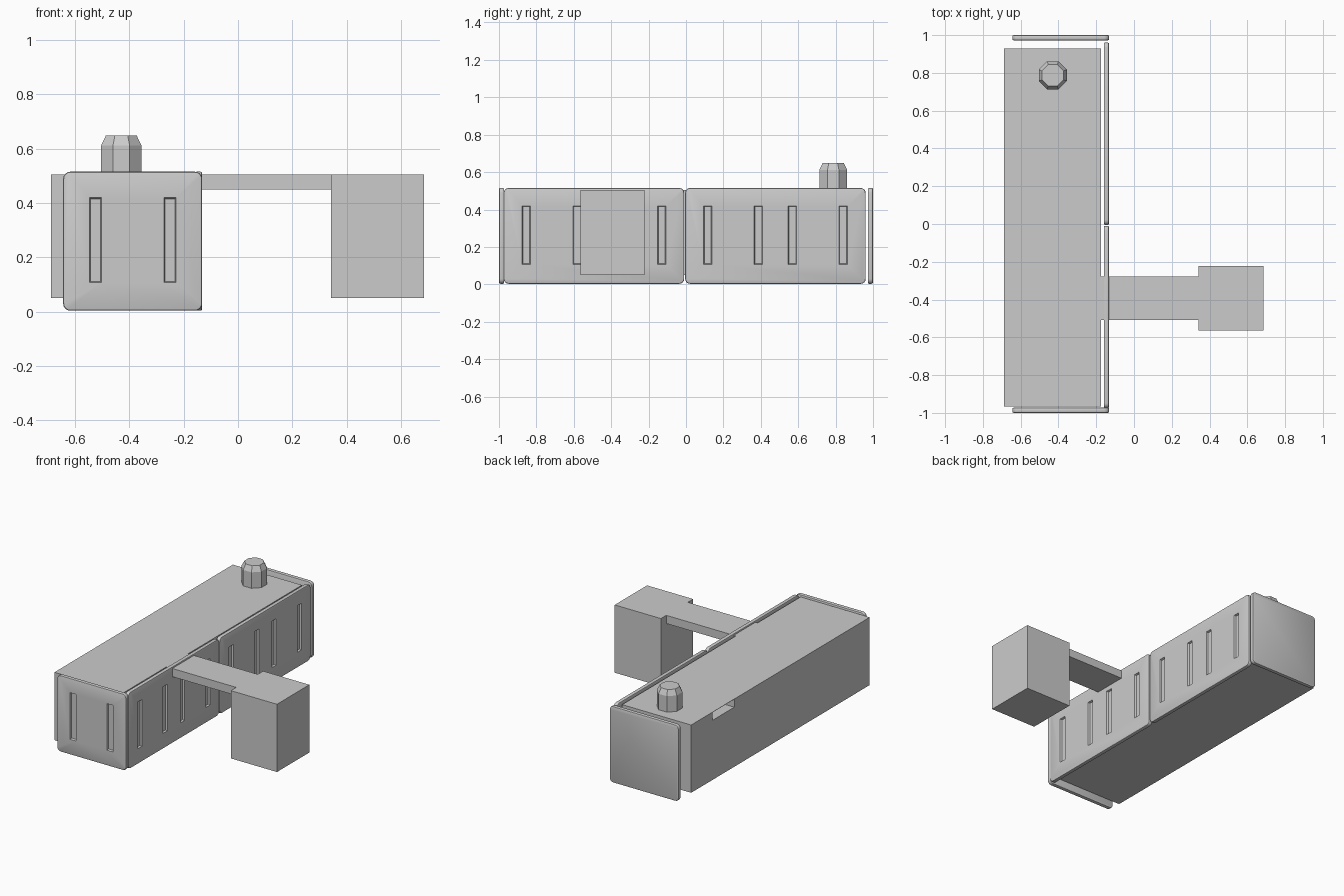
import bpy, bmesh, math
from mathutils import Matrix, Vector

if "Cube" in bpy.data.objects:
    bpy.data.objects.remove(bpy.data.objects["Cube"])


def finish(name, bm):
    bmesh.ops.recalc_face_normals(bm, faces=bm.faces)
    me = bpy.data.meshes.new(name)
    bm.to_mesh(me)
    bm.free()
    ob = bpy.data.objects.new(name, me)
    bpy.context.collection.objects.link(ob)
    return ob


def add_box(bm, lo, hi):
    lo, hi = Vector(lo), Vector(hi)
    mat = Matrix.Translation((lo + hi) / 2) @ Matrix.Diagonal((*(hi - lo), 1))
    return bmesh.ops.create_cube(bm, size=1, matrix=mat)["verts"]


def box(name, lo, hi):
    bm = bmesh.new()
    add_box(bm, lo, hi)
    return finish(name, bm)


def carve(ob, cutter):
    mod = ob.modifiers.new("carve", 'BOOLEAN')
    mod.operation, mod.solver, mod.object = 'DIFFERENCE', 'EXACT', cutter
    bpy.context.view_layer.objects.active = ob
    bpy.ops.object.modifier_apply(modifier=mod.name)
    bpy.data.objects.remove(cutter, do_unlink=True)


def panel(name, length, slots, loc, turn):
    """Rounded board, slotted on its local -Y face."""
    h, t = 0.512, 0.028
    bm = bmesh.new()
    add_box(bm, (-length / 2, -t / 2, 0), (length / 2, t / 2, h))
    corners = [e for e in bm.edges if abs(e.verts[0].co.y - e.verts[1].co.y) > t / 2]
    bmesh.ops.bevel(bm, geom=corners, offset=0.026, segments=4, profile=0.5, affect='EDGES')
    rim = [e for e in bm.edges if abs(e.verts[0].co.y - e.verts[1].co.y) < 1e-5]
    bmesh.ops.bevel(bm, geom=rim, offset=0.007, segments=2, profile=0.5, affect='EDGES')
    ob = finish(name, bm)
    # tapered vertical slots
    bm = bmesh.new()
    for s in slots:
        for v in add_box(bm, (s - 0.026, -t / 2 - 0.01, 0.1), (s + 0.026, -t / 2 + 0.012, 0.42)):
            if v.co.y > -t / 2:
                v.co.x = s + (v.co.x - s) * 0.7
                v.co.z = 0.26 + (v.co.z - 0.26) * 0.95
    carve(ob, finish("slot_cutter", bm))
    ob.location, ob.rotation_euler.z = loc, turn
    ob.select_set(True)
    bpy.context.view_layer.objects.active = ob
    bpy.ops.object.shade_smooth_by_angle(angle=math.radians(35))
    ob.select_set(False)


# main hall with a small recess in its left wall
hall = box("main_hall", (-0.688, -0.965, 0.05), (-0.175, 0.928, 0.505))
carve(hall, box("recess_cutter", (-0.75, 0.47, 0.45), (-0.59, 0.7, 0.503)))

# raised walkway and detached tower
box("walkway", (-0.176, -0.508, 0.45), (0.342, -0.279, 0.505))
box("end_tower", (0.342, -0.565, 0.05), (0.685, -0.222, 0.505))

# wall panels
short, long = (-0.137, 0.137), (-0.362, -0.091, 0.091, 0.362)
panel("front_panel", 0.512, short, (-0.388, -0.986, 0.003), 0)
panel("back_panel", 0.512, short, (-0.388, 0.986, 0.003), 0)
for name, y in (("side_panel_front", -0.492), ("side_panel_back", 0.478)):
    panel(name, 0.965, long, (-0.146, y, 0.003), math.pi / 2)

# octagonal roof vent with tapered cap
bm = bmesh.new()
rings = []
for r, z in ((0.074, 0.5), (0.074, 0.612), (0.057, 0.648)):
    R = r / math.cos(math.pi / 8)
    rings.append([bm.verts.new((-0.43 + R * math.cos(a), 0.787 + R * math.sin(a), z))
                  for a in (math.pi / 8 + i * math.pi / 4 for i in range(8))])
for a, b in zip(rings, rings[1:]):
    for i in range(8):
        j = (i + 1) % 8
        bm.faces.new((a[i], a[j], b[j], b[i]))
bm.faces.new(rings[0])
bm.faces.new(rings[-1])
finish("roof_vent", bm)
